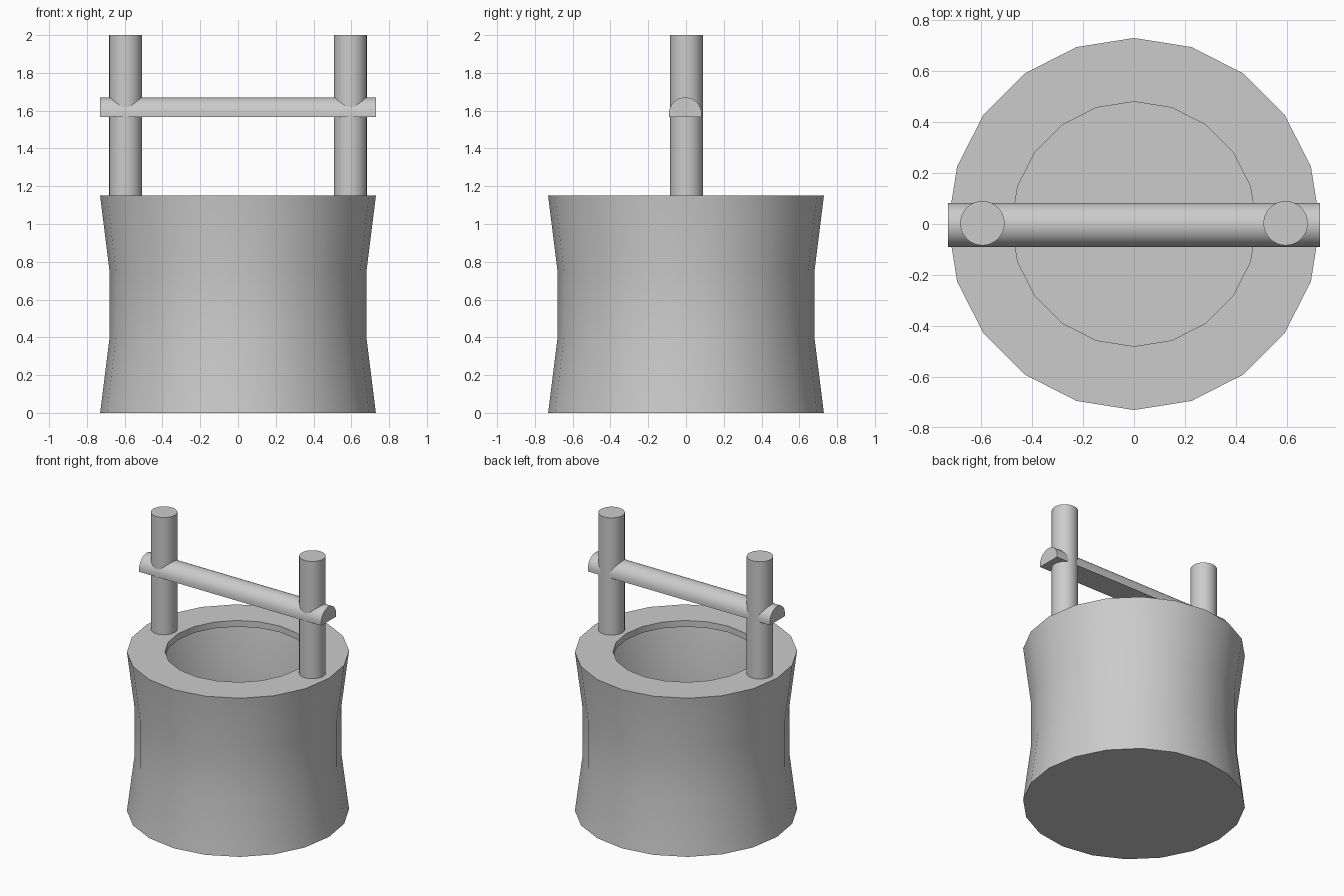
import bpy, bmesh
from math import sin, cos, pi, radians

if "Cube" in bpy.data.objects:
    bpy.data.objects.remove(bpy.data.objects["Cube"])


def finish(name, bm):
    """Turn a bmesh into a named object with smooth sides and sharp rims."""
    bmesh.ops.remove_doubles(bm, verts=bm.verts, dist=1e-5)
    bmesh.ops.recalc_face_normals(bm, faces=bm.faces)
    mesh = bpy.data.meshes.new(name)
    bm.to_mesh(mesh)
    bm.free()
    obj = bpy.data.objects.new(name, mesh)
    bpy.context.collection.objects.link(obj)
    bpy.ops.object.select_all(action='DESELECT')
    obj.select_set(True)
    bpy.context.view_layer.objects.active = obj
    bpy.ops.object.shade_smooth_by_angle(angle=radians(30))
    return obj


def lathe(name, profile, sides, x=0, y=0):
    """Revolve an (r, z) profile about z; both ends are capped."""
    bm = bmesh.new()
    rings = [[bm.verts.new((x + r * cos(2 * pi * i / sides),
                            y + r * sin(2 * pi * i / sides), z))
              for i in range(sides)] for r, z in profile]
    for a, b in zip(rings, rings[1:]):
        for i in range(sides):
            j = (i + 1) % sides
            bm.faces.new((a[i], a[j], b[j], b[i]))
    bm.faces.new(rings[0])
    bm.faces.new(rings[-1])
    return finish(name, bm)


# Waisted well wall: a thick shell with an inward rim around the opening
T = 0.045
lathe("well_wall", [(0.73, 0), (0.68, 0.4), (0.68, 0.75), (0.73, 1.15),
                    (0.48, 1.15), (0.48, 1.15 - T), (0.73 - T, 1.15 - T),
                    (0.68 - T, 0.75), (0.68 - T, 0.4), (0.73 - T, T)], 20)

# Two upright posts standing on the rim
for side, x in (("left", -0.595), ("right", 0.595)):
    lathe(side + "_post", [(0.087, 1.15), (0.087, 2.0)], 32, x, 0.003)

# Crossbeam with a rounded top and flat underside
R, CY, CZ, BASE, HALF = 0.0865, -0.004, 1.584, 1.566, 0.73
arch = [(CY + R * cos(pi * i / 16), CZ + R * sin(pi * i / 16)) for i in range(17)]
section = [(CY + R, BASE)] + arch + [(CY - R, BASE)]
bm = bmesh.new()
end = bm.faces.new([bm.verts.new((-HALF, y, z)) for y, z in section])
new = bmesh.ops.extrude_face_region(bm, geom=[end], use_keep_orig=True)["geom"]
bmesh.ops.translate(bm, vec=(2 * HALF, 0, 0),
                    verts=[v for v in new if isinstance(v, bmesh.types.BMVert)])
finish("crossbeam", bm)
